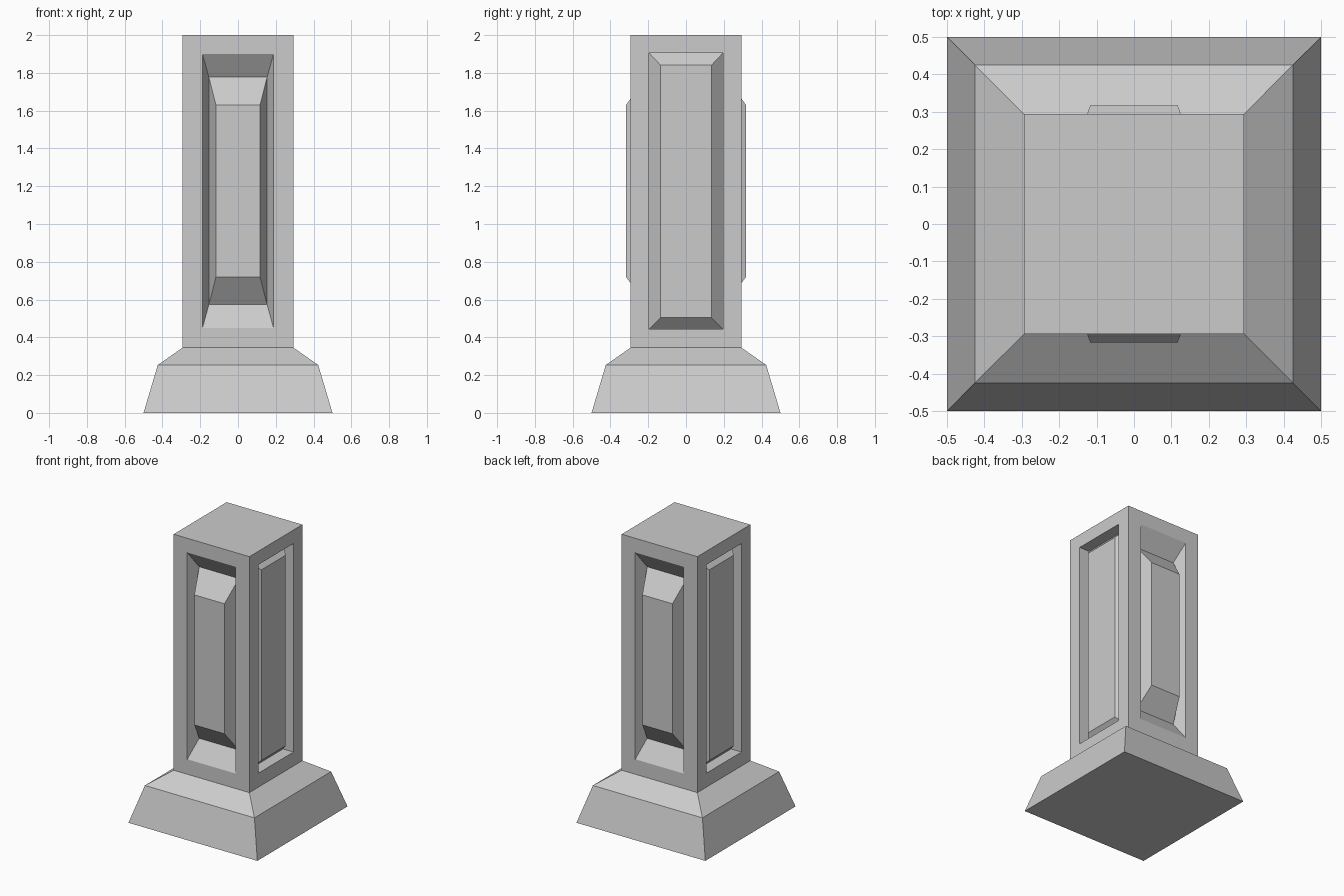
import bpy, bmesh
from mathutils import Vector

if "Cube" in bpy.data.objects:
    bpy.data.objects.remove(bpy.data.objects["Cube"])


def step(bm, face, place):
    """Extrude a face and move each corner of the new face with place(co)."""
    new = bmesh.ops.extrude_discrete_faces(bm, faces=[face])["faces"][0]
    for v in new.verts:
        v.co = place(v.co)
    return new


def box(half, z0, z1):
    bm = bmesh.new()
    bmesh.ops.create_cube(bm, size=2)
    for v in bm.verts:
        v.co = Vector((v.co.x * half, v.co.y * half, z1 if v.co.z > 0 else z0))
    bm.normal_update()
    return bm


def finish(bm, name):
    bmesh.ops.recalc_face_normals(bm, faces=bm.faces)
    mesh = bpy.data.meshes.new(name)
    bm.to_mesh(mesh)
    bm.free()
    bpy.context.collection.objects.link(bpy.data.objects.new(name, mesh))


# Stepped base: sloping block and chamfer up to the pillar
bm = box(0.5, 0, 0.253)
for v in bm.verts:
    if v.co.z > 0.1:
        v.co.xy *= 0.425 / 0.5
top = max(bm.faces, key=lambda f: f.calc_center_median().z)
top = step(bm, top, lambda c: Vector((c.x * 0.294 / 0.425, c.y * 0.294 / 0.425, 0.345)))
bmesh.ops.delete(bm, geom=[top], context='FACES_ONLY')
finish(bm, "base")

# Panel rings: half width, bottom z, top z, distance from the centre axis
FRONT = [(0.188, 0.45, 1.90, 0.294),
         (0.154, 0.574, 1.777, 0.21),
         (0.117, 0.719, 1.631, 0.317)]
SIDE = [(0.195, 0.443, 1.905, 0.294),
        (0.195, 0.443, 1.905, 0.214),
        (0.135, 0.504, 1.841, 0.275)]

# Pillar with a recessed, raised-centre panel on each of its four sides
bm = box(0.294, 0.345, 2)
bm.normal_update()
for face in list(bm.faces):
    n = face.normal.copy()
    if abs(n.z) > 0.5:
        continue
    t = Vector((-n.y, n.x, 0))
    for w, lo, hi, d in (FRONT if abs(n.y) > 0.5 else SIDE):
        def place(c):
            p = n * d + t * (w if c.dot(t) > 0 else -w)
            p.z = hi if c.z > 1.17 else lo
            return p
        face = step(bm, face, place)
bottom = min(bm.faces, key=lambda f: f.calc_center_median().z)
bmesh.ops.delete(bm, geom=[bottom], context='FACES_ONLY')
finish(bm, "pillar")
